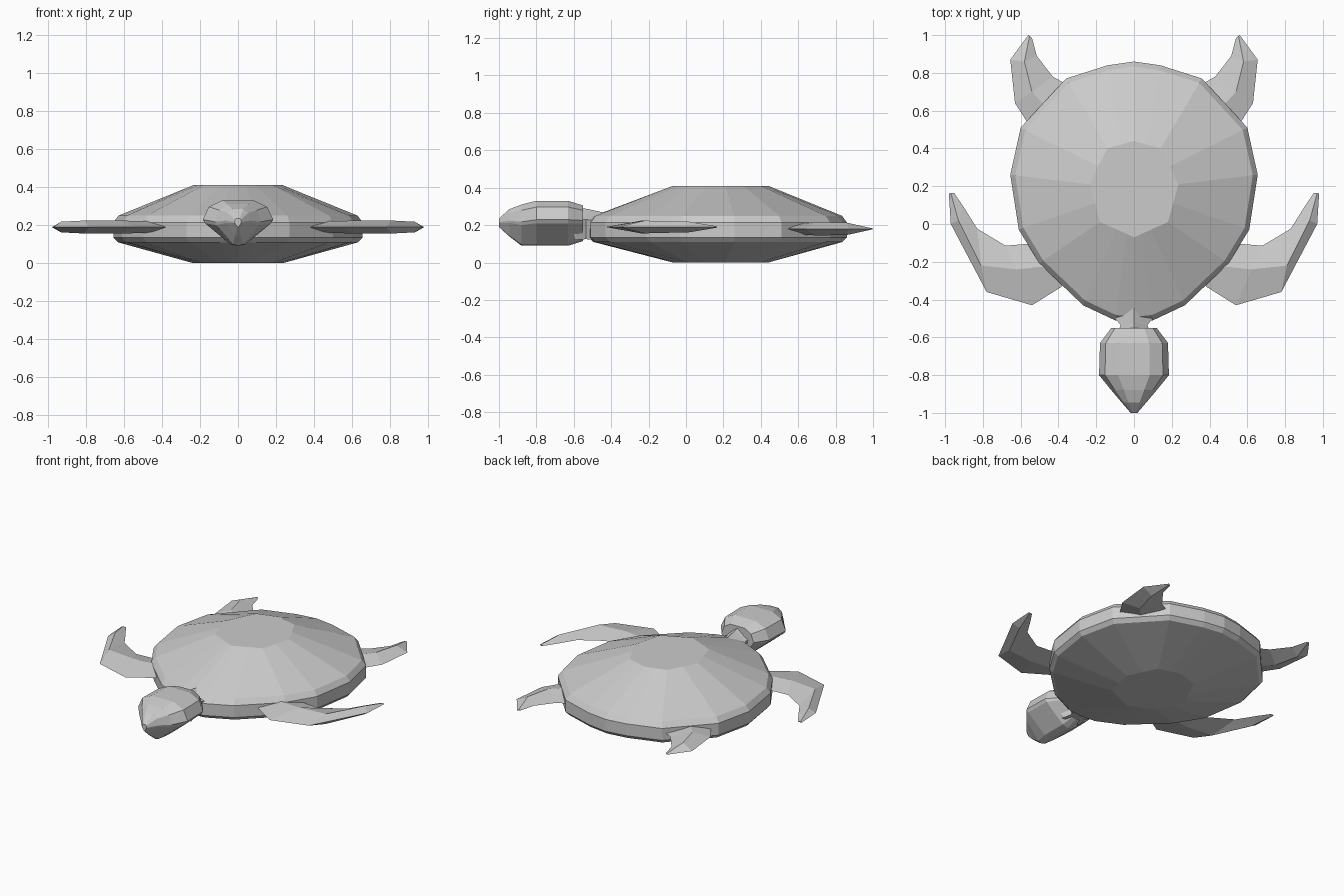
import bpy, bmesh

if "Cube" in bpy.data.objects:
    bpy.data.objects.remove(bpy.data.objects["Cube"])


def loft(name, rings, mirror=False):
    """Skin a list of closed rings with equal point counts, capping both ends."""
    bm = bmesh.new()
    vs = [[bm.verts.new(p) for p in r] for r in rings]
    n = len(rings[0])
    for a, b in zip(vs, vs[1:]):
        for i in range(n):
            j = (i + 1) % n
            bm.faces.new((a[i], a[j], b[j], b[i]))
    bm.faces.new(vs[0])
    bm.faces.new(vs[-1])
    bmesh.ops.recalc_face_normals(bm, faces=bm.faces)
    me = bpy.data.meshes.new(name)
    bm.to_mesh(me)
    bm.free()
    ob = bpy.data.objects.new(name, me)
    bpy.context.collection.objects.link(ob)
    if mirror:
        ob.modifiers.new("Mirror", 'MIRROR').use_mirror_merge = False
    return ob


def both_sides(half):
    """Half outline running from centre line to centre line -> full outline."""
    return half + [(-x, y) for x, y in half[-2:0:-1]]


# Shell: rim outline and flat cap outline, half of each
rim = both_sides([(0, .86), (.14, .84), (.36, .77), (.60, .51), (.655, .26), (.61, -.03),
                  (.50, -.21), (.27, -.43), (.10, -.51), (0, -.52)])
cap = both_sides([(0, .44), (.07, .42), (.14, .40), (.19, .305), (.235, .21), (.207, .11),
                  (.18, .01), (.09, -.03), (.04, -.052), (0, -.07)])


def rim_ring(s, z):
    return [(x * s, .2 + (y - .2) * s, z) for x, y in rim]


def cap_ring(z):
    return [(x, y, z) for x, y in cap]


loft("shell", [cap_ring(0), rim_ring(.965, .11), rim_ring(1, .135), rim_ring(1, .215),
               rim_ring(.96, .25), cap_ring(.41)])

# Head: faceted cross-section scaled along the length
section = both_sides([(0, 1), (.45, 1), (.83, .86), (1, .58), (.94, .5), (.22, .04), (0, 0)])


def head_ring(y, w, bottom, top):
    return [(x * w, y, bottom + t * (top - bottom)) for x, t in section]


loft("head", [head_ring(*s) for s in [
    (-.55, .12, .115, .305), (-.63, .18, .09, .33), (-.80, .185, .09, .33),
    (-.88, .12, .09, .31), (-.945, .065, .14, .285), (-1.0, .018, .19, .235)]])

# Neck
loft("neck", [[(0, y0, zt), (w, y, zm), (w * .7, y, zb), (-w * .7, y, zb), (-w, y, zm)]
              for y0, y, w, zt, zm, zb in [
                  (-.43, -.49, .11, .265, .225, .12),
                  (-.52, -.535, .07, .285, .23, .125),
                  (-.60, -.60, .10, .30, .23, .12)]])


# Flippers: leading edge, ridge and trailing edge at each station
def flipper(name, z, stations):
    rings = [[(*a, z), (*m, z + t), (*b, z), (*m, z - t)] for a, m, b, t in stations]
    loft(name, rings, mirror=True)


flipper("front_flippers", .19, [
    ((.38, -.33), (.43, -.22), (.50, -.10), .03),
    ((.54, -.43), (.62, -.24), (.68, -.115), .034),
    ((.78, -.36), (.81, -.22), (.83, -.025), .034),
    ((.97, 0), (.93, .02), (.905, .095), .028),
    ((.98, .16), (.97, .163), (.953, .165), .004)])
flipper("rear_flippers", .18, [
    ((.54, .50), (.45, .60), (.34, .73), .03),
    ((.63, .64), (.54, .70), (.43, .78), .035),
    ((.655, .87), (.58, .86), (.515, .89), .033),
    ((.56, 1.0), (.553, .995), (.54, .985), .003)])
